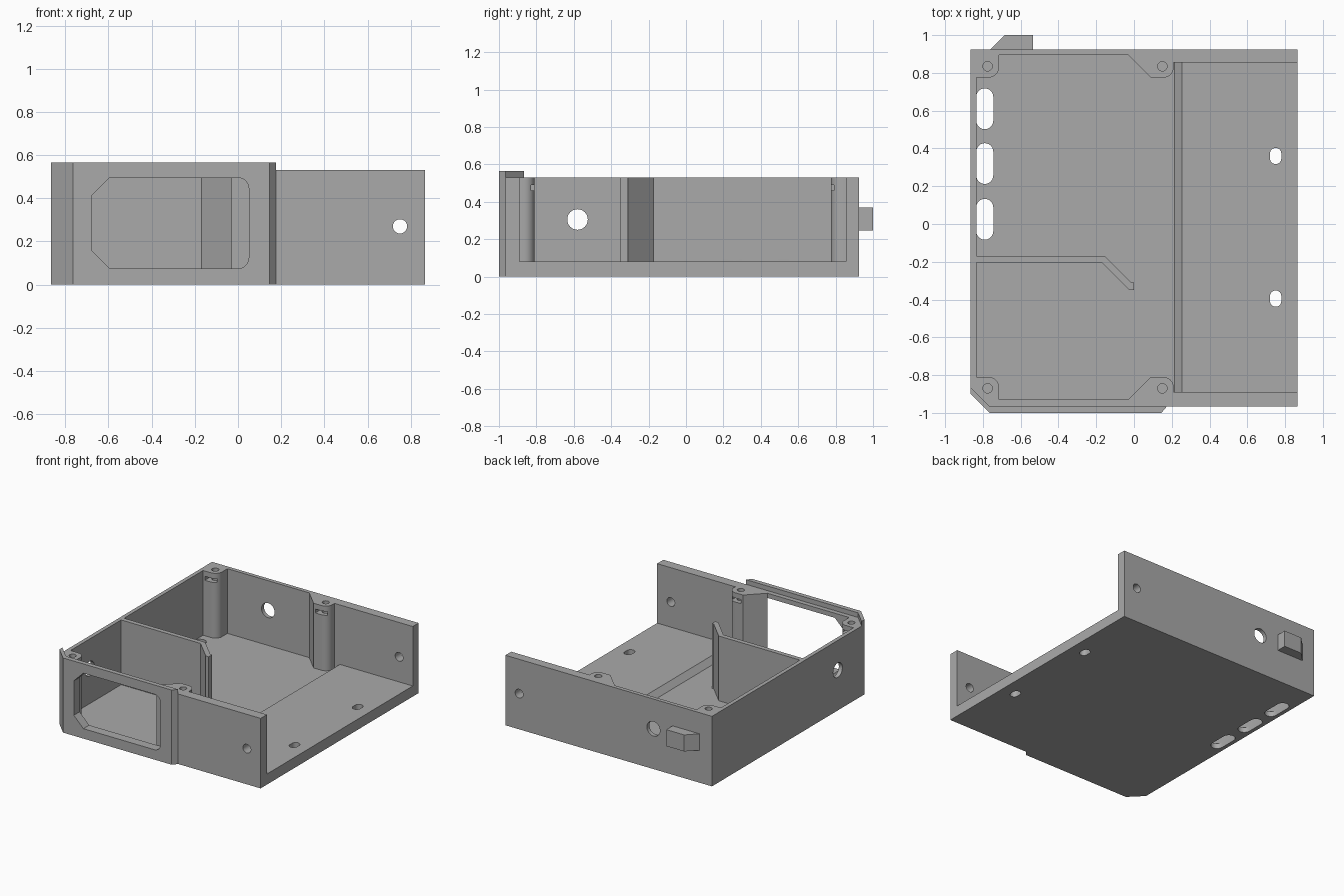
import bpy, bmesh
from math import sin, cos, pi, radians

old = bpy.data.objects.get("Cube")
if old:
    bpy.data.objects.remove(old, do_unlink=True)

# One plain material for the whole case
grey = bpy.data.materials.new("plain_grey")
grey.use_nodes = True
COLOUR = (0.4, 0.4, 0.4, 1)
grey.diffuse_color = COLOUR
grey.node_tree.nodes["Principled BSDF"].inputs["Base Color"].default_value = COLOUR

AXES = {"z": lambda a, b, c: (a, b, c),
        "y": lambda a, b, c: (a, c, b),
        "x": lambda a, b, c: (c, a, b)}


def prism(name, outline, low, high, axis="z"):
    """Extrude a flat outline along an axis."""
    place = AXES[axis]
    bm = bmesh.new()
    bottom = [bm.verts.new(place(a, b, low)) for a, b in outline]
    top = [bm.verts.new(place(a, b, high)) for a, b in outline]
    bm.faces.new(bottom)
    bm.faces.new(top)
    for i in range(len(outline)):
        j = (i + 1) % len(outline)
        bm.faces.new((bottom[i], bottom[j], top[j], top[i]))
    bmesh.ops.recalc_face_normals(bm, faces=bm.faces)
    mesh = bpy.data.meshes.new(name)
    bm.to_mesh(mesh)
    bm.free()
    mesh.materials.append(grey)
    obj = bpy.data.objects.new(name, mesh)
    bpy.context.collection.objects.link(obj)
    return obj


def arc(cx, cy, r, start, end, steps=8):
    angles = [radians(start + (end - start) * i / steps) for i in range(steps + 1)]
    return [(cx + r * cos(t), cy + r * sin(t)) for t in angles]


def slot(cx, cy, r, half):
    """Rounded slot outline, long in the second direction."""
    return arc(cx, cy + half - r, r, 0, 180, 12) + arc(cx, cy - half + r, r, 180, 360, 12)


def circle(cx, cy, r, n=32):
    return [(cx + r * cos(2 * pi * i / n), cy + r * sin(2 * pi * i / n)) for i in range(n)]


def rect(a0, b0, a1, b1):
    return [(a0, b0), (a1, b0), (a1, b1), (a0, b1)]


def cut(target, outline, low, high, axis="z"):
    cutter = prism("cutter", outline, low, high, axis)
    cutter.hide_render = True
    mod = target.modifiers.new("cut", "BOOLEAN")
    mod.operation = "DIFFERENCE"
    mod.solver = "EXACT"
    mod.object = cutter
    bpy.context.view_layer.objects.active = target
    bpy.ops.object.modifier_apply(modifier=mod.name)
    bpy.data.objects.remove(cutter, do_unlink=True)


WALL, FLOOR, STEP, LIP = 0.53, 0.04, 0.08, 0.565
X, FRONT, BACK = 0.865, -0.965, 0.925
MID = -0.0175  # centre line of the cavity


def flip(y):
    return 2 * MID - y


# Case body with chamfered front bezel
case = prism("case_body", [(-X, BACK), (-X, -0.9), (-0.765, -1), (0.145, -1),
                           (0.175, FRONT), (X, FRONT), (X, BACK)], 0, WALL)

# Cavity, leaving four screw posts in the corners
half = [(0.95, 0.855), (0.21, 0.855)] + arc(0.155, 0.83, 0.055, 0, -90)
half += [(0.09, 0.775), (-0.03, 0.895), (-0.715, 0.895)]
half += arc(-0.77, 0.83, 0.055, 0, -90) + [(-0.835, 0.775)]
cut(case, half + [(x, flip(y)) for x, y in reversed(half)], FLOOR, 0.7)

# Front window
window = [(-0.675, 0.155), (-0.595, 0.075)] + arc(0.0, 0.125, 0.05, -90, 0)
window += arc(0.0, 0.445, 0.05, 0, 90) + [(-0.595, 0.495), (-0.675, 0.415)]
cut(case, window, -1.1, -0.93, "y")

# Round holes in the walls
cut(case, circle(0.75, 0.27, 0.033), -1.1, 1.1, "y")
cut(case, circle(-0.375, 0.305, 0.055), 0.8, 1.1, "y")
cut(case, circle(-0.58, 0.305, 0.055), -1, -0.8, "x")

# Screw holes and nut pockets in the posts
for px in (-0.775, 0.15):
    for back in (True, False):
        y, y0, y1 = 0.835, 0.74, 0.875
        if not back:
            y, y0, y1 = flip(y), flip(y1), flip(y0)
        cut(case, circle(px, y, 0.025, 20), 0.35, 0.6)
        cut(case, rect(px - 0.045, y0, px + 0.045, y1), 0.46, 0.49)

# Vent slots along the side of the floor
for y in (0.61, 0.32, 0.025):
    cut(case, slot(-0.79, y, 0.045, 0.108), -0.1, 0.2)

# Raised floor on the open side, with a sloped edge
step = prism("raised_floor", [(0.215, FLOOR), (0.255, STEP), (X, STEP), (X, FLOOR)],
             -0.89, 0.855, "y")
for y in (0.36, -0.395):
    for part in (case, step):
        cut(part, slot(0.75, y, 0.03, 0.043), -0.1, 0.2)

# Partition wall with angled end
partition = prism("partition", [(-0.835, -0.17), (-0.155, -0.17), (-0.015, -0.31), (0, -0.31),
                                (0, -0.35), (-0.025, -0.35), (-0.17, -0.205), (-0.835, -0.205)],
                  FLOOR, WALL)

# Raised lip on the bezel
lip = prism("bezel_lip", [(-X, -0.9), (-0.765, -1), (0.145, -1), (0.175, FRONT),
                          (-0.765, FRONT), (-X, -0.865)], WALL, LIP)

# Wedge-shaped catch on the back
catch = prism("back_catch", [(-0.76, BACK), (-0.535, BACK), (-0.535, 1), (-0.685, 1)],
              0.245, 0.37)

bpy.ops.object.select_all(action="DESELECT")
for obj in (case, step, partition, lip, catch):
    obj.select_set(True)
bpy.context.view_layer.objects.active = case
bpy.ops.object.shade_smooth_by_angle(angle=radians(30))
